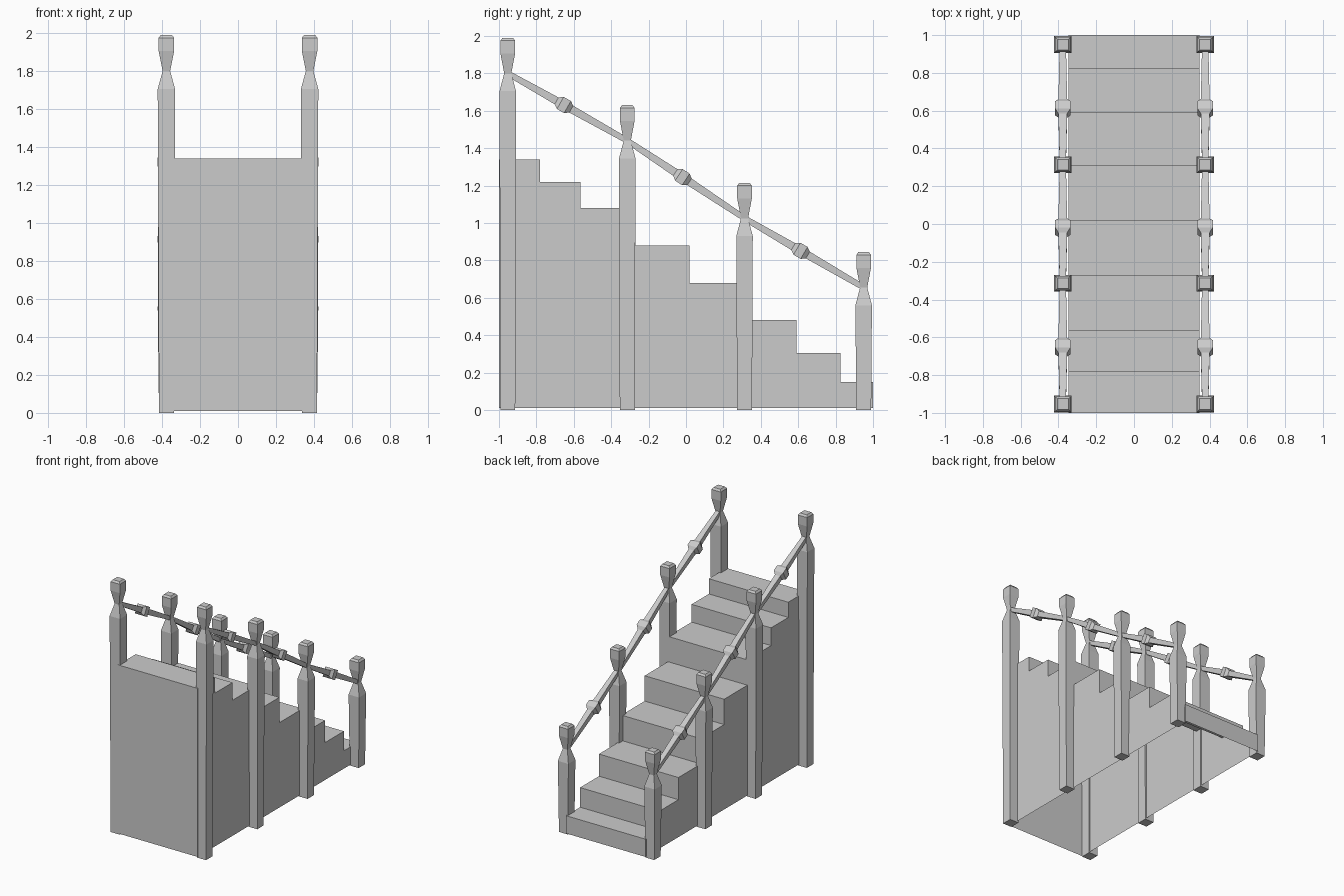
import bpy, bmesh
from mathutils import Vector

if "Cube" in bpy.data.objects:
    bpy.data.objects.remove(bpy.data.objects["Cube"])


def make_object(name, bm):
    bmesh.ops.recalc_face_normals(bm, faces=bm.faces)
    mesh = bpy.data.meshes.new(name)
    bm.to_mesh(mesh)
    bm.free()
    obj = bpy.data.objects.new(name, mesh)
    bpy.context.collection.objects.link(obj)
    return obj


def loft(name, rings):
    """Four-sided lofted solid; each ring is (centre, side vector, other vector)."""
    bm = bmesh.new()
    loops = []
    for c, u, v in rings:
        loops.append([bm.verts.new(c + u * a + v * b)
                      for a, b in ((-1, -1), (1, -1), (1, 1), (-1, 1))])
    for lo, hi in zip(loops, loops[1:]):
        for i in range(4):
            j = (i + 1) % 4
            bm.faces.new((lo[i], lo[j], hi[j], hi[i]))
    bm.faces.new(loops[0][::-1])
    bm.faces.new(loops[-1])
    return make_object(name, bm)


# Stair body: stepped side profile across the width, open underneath
HALF_WIDTH = 0.347
edges_y = [-1, -0.78, -0.565, -0.27, 0.02, 0.31, 0.59, 0.825, 1]
treads_z = [1.34, 1.22, 1.08, 0.88, 0.68, 0.48, 0.305, 0.15]
profile = [(-1, 0.01)]
for k, z in enumerate(treads_z):
    profile += [(edges_y[k], z), (edges_y[k + 1], z)]
profile.append((1, 0.01))
bm = bmesh.new()
sides = [[bm.verts.new((x, y, z)) for y, z in profile] for x in (-HALF_WIDTH, HALF_WIDTH)]
for i in range(len(profile) - 1):
    bm.faces.new((sides[0][i], sides[0][i + 1], sides[1][i + 1], sides[1][i]))
bm.faces.new(sides[0])
bm.faces.new(sides[1][::-1])
make_object("stair_body", bm)

# Posts (y, top z) and their turned-looking square section
RAIL_X = 0.377
posts = [(-0.953, 1.99), (-0.314, 1.63), (0.313, 1.215), (0.95, 0.845)]
head = [(-0.285, 0.044), (-0.19, 0.019), (-0.085, 0.039), (-0.015, 0.039), (0, 0.028)]
X, Y = Vector((1, 0, 0)), Vector((0, 1, 0))

# Rail section along each span: (fraction of knob-to-end or offset, half size)
THIN, THICK, KNOB = 0.015, 0.021, 0.037

for side, sx in (("left", -1), ("right", 1)):
    for n, (y, top) in enumerate(posts):
        rings = [(Vector((sx * RAIL_X, y, 0)), X * 0.039, Y * 0.04)]
        for dz, h in head:
            rings.append((Vector((sx * RAIL_X, y, top + dz)), X * h * 1.04, Y * h))
        loft(f"{side}_post_{n + 1}", rings)

    # Handrail spans between post necks, each with a chamfered knob
    for n in range(3):
        a = Vector((sx * RAIL_X, posts[n][0], posts[n][1] - 0.19))
        b = Vector((sx * RAIL_X, posts[n + 1][0], posts[n + 1][1] - 0.19))
        d = (b - a).normalized()
        up = X.cross(d)
        length = (b - a).length
        mid = length * 0.47
        section = [(0, THIN), (mid - 0.045, THICK), (mid - 0.022, KNOB),
                   (mid + 0.022, KNOB), (mid + 0.045, THICK), (length, THIN)]
        loft(f"{side}_handrail_{n + 1}",
             [(a + d * t, X * h * 1.1, up * h) for t, h in section])
